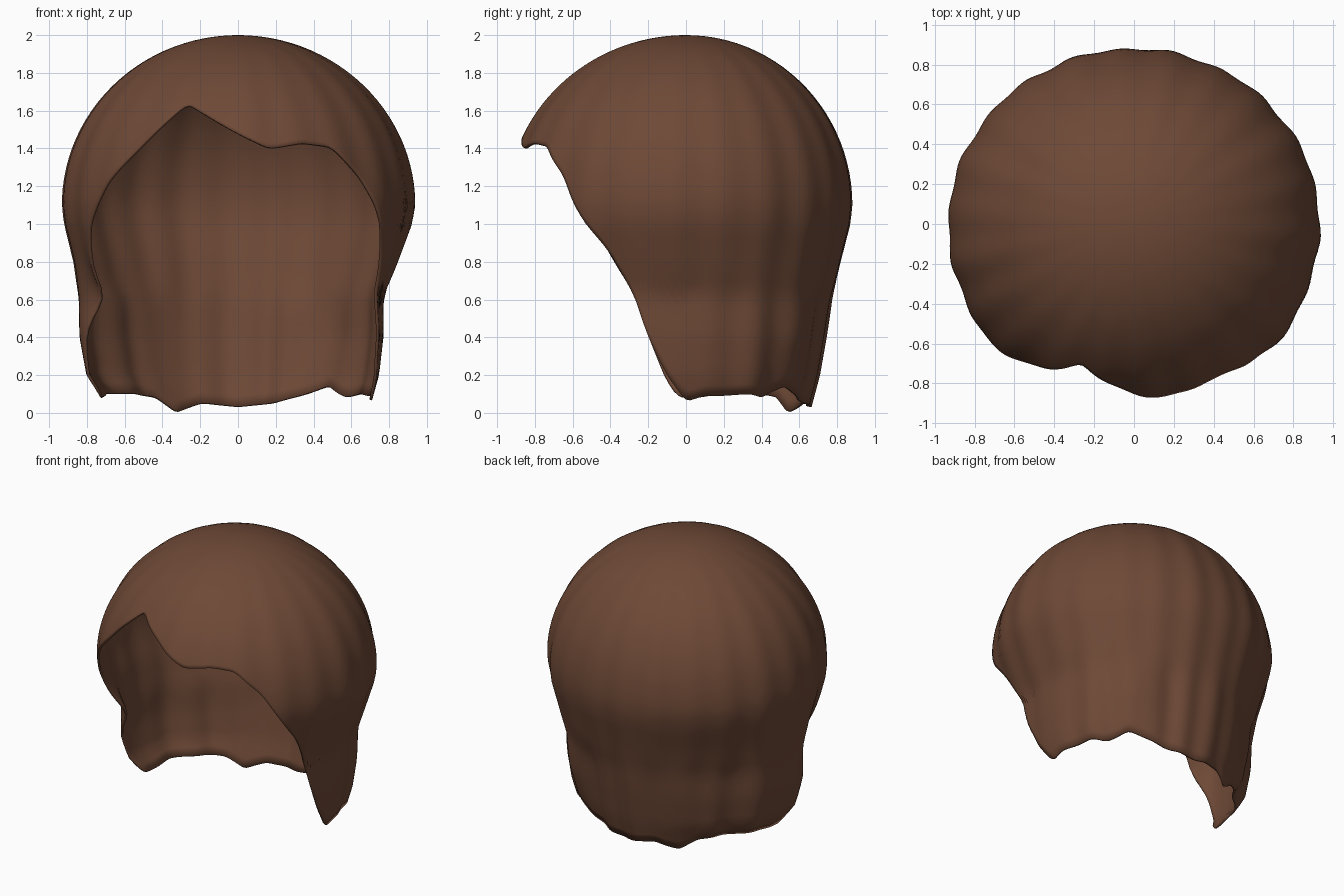
import bpy, bmesh, math

cube = bpy.data.objects.get("Cube")
if cube:
    bpy.data.objects.remove(cube)

COLS, ROWS = 216, 44
MID, DOME = 1.1, 0.9   # height of the widest level, dome height above it


def lerp(table, v):
    """Piecewise linear lookup in a sorted list of pairs."""
    if v <= table[0][0]:
        return table[0][1]
    for (a, p), (b, q) in zip(table, table[1:]):
        if v <= b:
            return p + (q - p) * (v - a) / (b - a)
    return table[-1][1]


# Hairline: angle from the front towards +x, height of the lower edge
hairline = [(-180, .03), (-163, .05), (-149, 0), (-138, .08), (-125, .1),
            (-105, .1), (-95, .08), (-87, .08), (-83, .15), (-79, .3), (-75, .45),
            (-70, .6), (-64, .8), (-58, 1), (-49, 1.2), (-35, 1.43),
            (-21, 1.64), (-11, 1.57), (0, 1.48), (11, 1.4), (23, 1.43),
            (34, 1.41), (45, 1.25), (55, 1), (62, .85), (70, .6),
            (75, .4), (82, .2), (90, .06), (98, .09), (106, .09),
            (117, .1), (125, .08), (137, .14), (147, .1), (163, .05), (180, .03)]

# Narrowing below the widest level, per side: height, share of full radius
neck_right = [(0, .74), (.1, .79), (.2, .86), (.4, .9), (.6, .905), (.8, .935),
              (1, .988), (1.1, 1)]
neck_left = [(0, .74), (.2, .8), (.4, .825), (.62, .825), (.78, .895), (1, .982), (1.1, 1)]
neck_back = [(0, .74), (.2, .8), (.4, .84), (.6, .875), (.8, .93), (1, .988), (1.1, 1)]


def edge_height(deg):
    wrap = lambda d: (d + 180) % 360 - 180
    return sum(lerp(hairline, wrap(deg + k)) for k in (-1.5, 0, 1.5)) / 3


def bell(v, centre, width):
    return math.exp(-((v - centre) / width) ** 2)


def radius(deg, z):
    a = math.radians(deg)
    sx, sy = math.sin(a), -math.cos(a)
    ry = .88 if sy > 0 else .94
    full = 1 / math.hypot(sx / .932, sy / ry)
    if z >= MID:
        share = math.sqrt(max(0, 1 - ((z - MID) / DOME) ** 2))
    else:
        side = lerp(neck_left if sx > 0 else neck_right, z)
        share = side * sx * sx + lerp(neck_back, z) * sy * sy
        # back corners: fuller on one side, tucked in on the other
        if sy > 0:
            corner = .03 if sx > 0 else -.04
            share += corner * math.sin(2 * a) ** 2 * min(1, (MID - z) / .5)
    # strands
    wave = .0055 * math.sin(22 * a) + .003 * math.sin(13 * a + 1)
    low = min(1, max(0, (.75 - z) / .25))
    low = low * low * (3 - 2 * low)
    fold = low * (-.03 * bell(deg, 160, 7) - .02 * bell(deg, -125, 6)
                  + .007 * math.sin(16 * a))
    fold -= .05 * bell(deg, 138, 14) * max(0, 1 - z / .4)
    fold -= .06 * bell(deg, -69, 6) * bell(z, .6, .15)
    return full * share + wave * share ** 2 + fold


# Hair shell: columns run from the crown down to the hairline
bm = bmesh.new()
crown = bm.verts.new((0, 0, MID + DOME))
columns = []
for c in range(COLS):
    deg = -180 + 360 * c / COLS
    a = math.radians(deg)
    h = edge_height(deg)
    quarter = DOME * math.pi / 2
    if h < MID:
        length = quarter + MID - h
    else:
        length = DOME * math.acos((h - MID) / DOME)
    column = []
    for r in range(1, ROWS + 1):
        s = length * r / ROWS
        z = MID + DOME * math.cos(s / DOME) if s < quarter else MID - (s - quarter)
        rad = radius(deg, z)
        column.append(bm.verts.new((rad * math.sin(a), -rad * math.cos(a), z)))
    columns.append(column)
for c in range(COLS):
    p, q = columns[c], columns[(c + 1) % COLS]
    bm.faces.new((crown, p[0], q[0]))
    for r in range(ROWS - 1):
        bm.faces.new((p[r], p[r + 1], q[r + 1], q[r]))
mesh = bpy.data.meshes.new("hair")
bm.to_mesh(mesh)
bm.free()
hair = bpy.data.objects.new("hair", mesh)
bpy.context.collection.objects.link(hair)

# Brown hair colour
brown = bpy.data.materials.new("brown_hair")
brown.use_nodes = True
colour = (.155, .066, .037, 1)
brown.diffuse_color = colour
bsdf = next(n for n in brown.node_tree.nodes if n.type == "BSDF_PRINCIPLED")
bsdf.inputs["Base Color"].default_value = colour
mesh.materials.append(brown)

# Thin wall, smooth shading
wall = hair.modifiers.new("wall", "SOLIDIFY")
wall.thickness = .015
wall.offset = -1
bpy.context.view_layer.objects.active = hair
hair.select_set(True)
bpy.ops.object.shade_smooth_by_angle(angle=math.radians(50))
